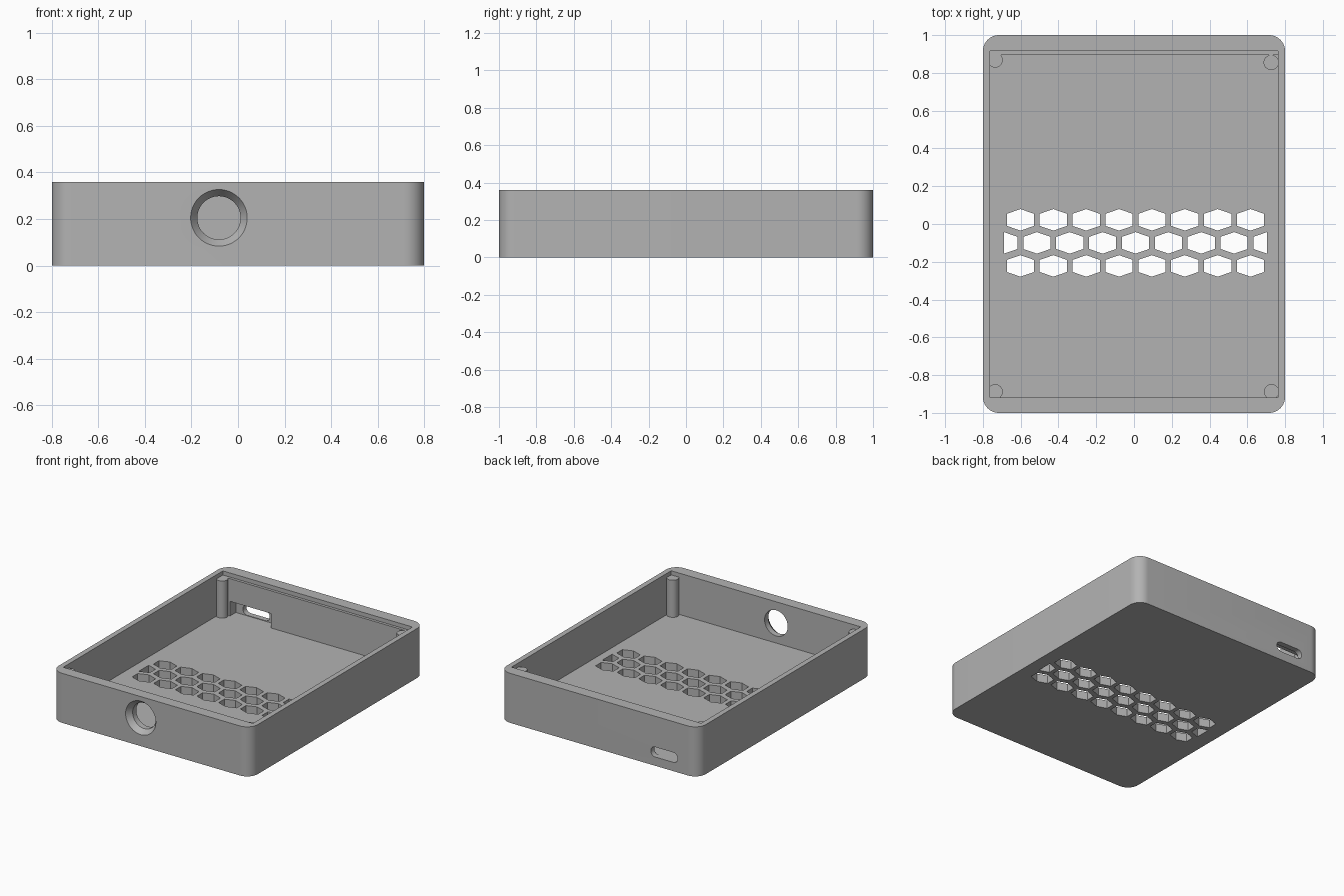
import bpy, bmesh, math
from mathutils import Matrix, Vector

cube = bpy.data.objects.get("Cube")
if cube:
    bpy.data.objects.remove(cube, do_unlink=True)

# Single plain grey plastic
GREY = (0.45, 0.45, 0.45, 1)
plastic = bpy.data.materials.new("grey_plastic")
plastic.use_nodes = True
plastic.diffuse_color = GREY
plastic.node_tree.nodes["Principled BSDF"].inputs["Base Color"].default_value = GREY

HEIGHT, FLOOR, LEDGE = 0.36, 0.06, 0.33
INNER_X, FRONT_Y, BACK_Y, LIP_Y = 0.762, -0.918, 0.895, 0.915


def finish(name, bm):
    bmesh.ops.recalc_face_normals(bm, faces=bm.faces)
    mesh = bpy.data.meshes.new(name)
    bm.to_mesh(mesh)
    bm.free()
    mesh.materials.append(plastic)
    obj = bpy.data.objects.new(name, mesh)
    bpy.context.collection.objects.link(obj)
    return obj


def add_prism(bm, outline, low, high):
    """Extrude a flat xy outline between two heights."""
    face = bm.faces.new([bm.verts.new((x, y, low)) for x, y in outline])
    top = bmesh.ops.extrude_face_region(bm, geom=[face])["geom"]
    verts = [v for v in top if isinstance(v, bmesh.types.BMVert)]
    bmesh.ops.translate(bm, verts=verts, vec=(0, 0, high - low))


def rounded(half_x, half_y, radius, steps=10):
    points = []
    for corner, (sx, sy) in enumerate([(1, 1), (-1, 1), (-1, -1), (1, -1)]):
        for i in range(steps + 1):
            a = math.pi / 2 * (corner + i / steps)
            points.append((sx * (half_x - radius) + radius * math.cos(a),
                           sy * (half_y - radius) + radius * math.sin(a)))
    return points


def block(name, x0, x1, y0, y1, z0, z1):
    bm = bmesh.new()
    add_prism(bm, [(x0, y0), (x1, y0), (x1, y1), (x0, y1)], z0, z1)
    return finish(name, bm)


def cut(target, cutter):
    mod = target.modifiers.new(cutter.name, "BOOLEAN")
    mod.operation, mod.solver, mod.object = "DIFFERENCE", "EXACT", cutter
    bpy.context.view_layer.objects.active = target
    bpy.ops.object.modifier_apply(modifier=mod.name)
    bpy.data.objects.remove(cutter, do_unlink=True)


# Open tray with rounded upright corners
bm = bmesh.new()
add_prism(bm, rounded(0.8, 1.0, 0.085), 0, HEIGHT)
tray = finish("tray", bm)
cut(tray, block("cavity", -INNER_X, INNER_X, FRONT_Y, BACK_Y, FLOOR, HEIGHT + 0.1))
cut(tray, block("lid_ledge", -INNER_X, INNER_X, 0, LIP_Y, LEDGE, HEIGHT + 0.1))

# Hexagonal floor vents, with half cells closing the middle row
PITCH, HALF_W, SIDE, TIP = 0.174, 0.072, 0.032, 0.057
bm = bmesh.new()
for row, y in enumerate((0.022, -0.1, -0.222)):
    count = 9 if row == 1 else 8
    for i in range(count):
        x = 0.008 + (i - (count - 1) / 2) * PITCH
        left = [(x, y + TIP), (x - HALF_W, y + SIDE), (x - HALF_W, y - SIDE), (x, y - TIP)]
        right = [(x + HALF_W, y - SIDE), (x + HALF_W, y + SIDE)]
        if row == 1 and i == 0:
            outline = [left[0], left[3]] + right
        elif row == 1 and i == count - 1:
            outline = left
        else:
            outline = left + right
        add_prism(bm, outline, -0.1, FLOOR + 0.05)
cut(tray, finish("vents", bm))

# Countersunk round opening in the front wall: rings of (y, radius)
bm = bmesh.new()
rings = []
for y, r in ((-1.02, 0.136), (-0.96, 0.093), (-0.85, 0.093)):
    angles = [2 * math.pi * i / 48 for i in range(48)]
    rings.append([bm.verts.new((-0.082 + r * math.cos(a), y, 0.205 + r * math.sin(a)))
                  for a in angles])
for a, b in zip(rings, rings[1:]):
    for i in range(48):
        j = (i + 1) % 48
        bm.faces.new((a[i], a[j], b[j], b[i]))
bm.faces.new(rings[0])
bm.faces.new(rings[-1])
cut(tray, finish("front_opening", bm))

# Port in the back wall: inner pocket and rounded slot
PORT_X = -0.525
cut(tray, block("port_pocket", PORT_X - 0.165, PORT_X + 0.165, 0.8, 0.96, FLOOR, 0.165))
bm = bmesh.new()
add_prism(bm, rounded(0.108, 0.036, 0.0355), -0.1, 0.1)
bm.transform(Matrix.Translation((PORT_X, 1.0, 0.1)) @ Matrix.Rotation(math.pi / 2, 4, "X"))
cut(tray, finish("port_slot", bm))

# Corner posts
posts = []
for name, x, y in (("front_right_post", -0.735, -0.888), ("front_left_post", 0.728, -0.888),
                   ("back_right_post", -0.735, 0.868), ("back_left_post", 0.726, 0.855)):
    bm = bmesh.new()
    bmesh.ops.create_cone(bm, cap_ends=True, segments=32, radius1=0.04, radius2=0.04,
                          depth=LEDGE - 0.03,
                          matrix=Matrix.Translation((x, y, (LEDGE + 0.03) / 2)))
    posts.append(finish(name, bm))

# Smooth the curved walls, keep edges crisp
bpy.ops.object.select_all(action="DESELECT")
for obj in [tray] + posts:
    obj.select_set(True)
bpy.context.view_layer.objects.active = tray
bpy.ops.object.shade_smooth_by_angle(angle=math.radians(25))
